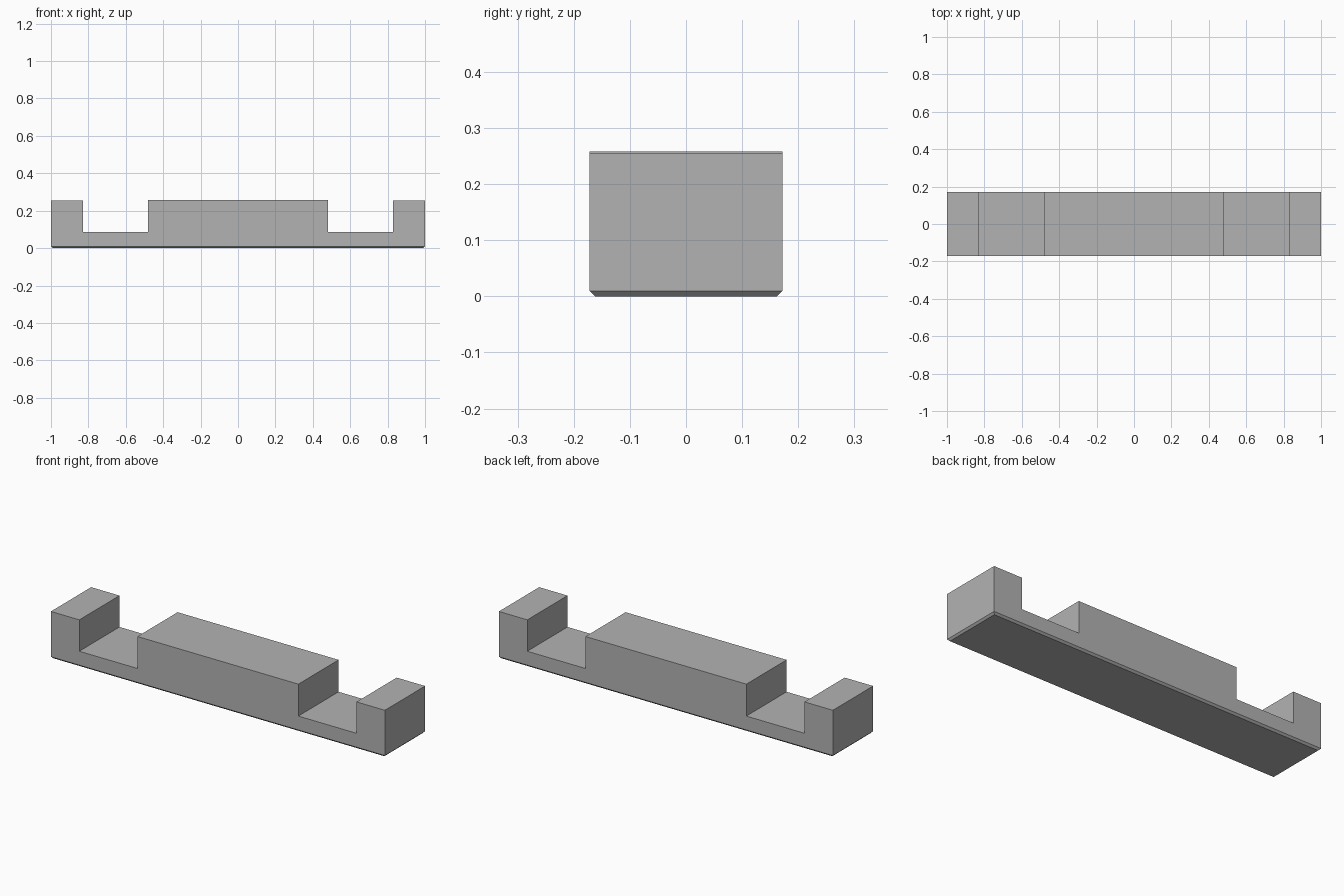
import bpy
import bmesh

cube = bpy.data.objects.get("Cube")
if cube:
    bpy.data.objects.remove(cube, do_unlink=True)

HALF_DEPTH = 0.172
CHAMFER = 0.01

grey = bpy.data.materials.new("plain grey")
grey.use_nodes = True
colour = (0.45, 0.45, 0.45, 1)
grey.diffuse_color = colour
grey.node_tree.nodes["Principled BSDF"].inputs["Base Color"].default_value = colour

# Side outline: end posts, two lowered seats and the raised middle
outline = [(-1, 0), (1, 0), (1, 0.255), (0.83, 0.255), (0.83, 0.085),
           (0.482, 0.085), (0.482, 0.258), (-0.482, 0.258),
           (-0.482, 0.085), (-0.83, 0.085), (-0.83, 0.255), (-1, 0.255)]

bm = bmesh.new()
face = bm.faces.new([bm.verts.new((x, -HALF_DEPTH, z)) for x, z in outline])
extruded = bmesh.ops.extrude_face_region(bm, geom=[face])
moved = [v for v in extruded["geom"] if isinstance(v, bmesh.types.BMVert)]
bmesh.ops.translate(bm, verts=moved, vec=(0, 2 * HALF_DEPTH, 0))
bmesh.ops.recalc_face_normals(bm, faces=bm.faces)

# Chamfer all round the underside
bottom = [e for e in bm.edges if all(v.co.z < 0.001 for v in e.verts)]
bmesh.ops.bevel(bm, geom=bottom, offset=CHAMFER, segments=1,
                affect='EDGES', clamp_overlap=True)

mesh = bpy.data.meshes.new("stepped_block")
bm.to_mesh(mesh)
bm.free()
mesh.materials.append(grey)
block = bpy.data.objects.new("stepped_block", mesh)
bpy.context.collection.objects.link(block)
